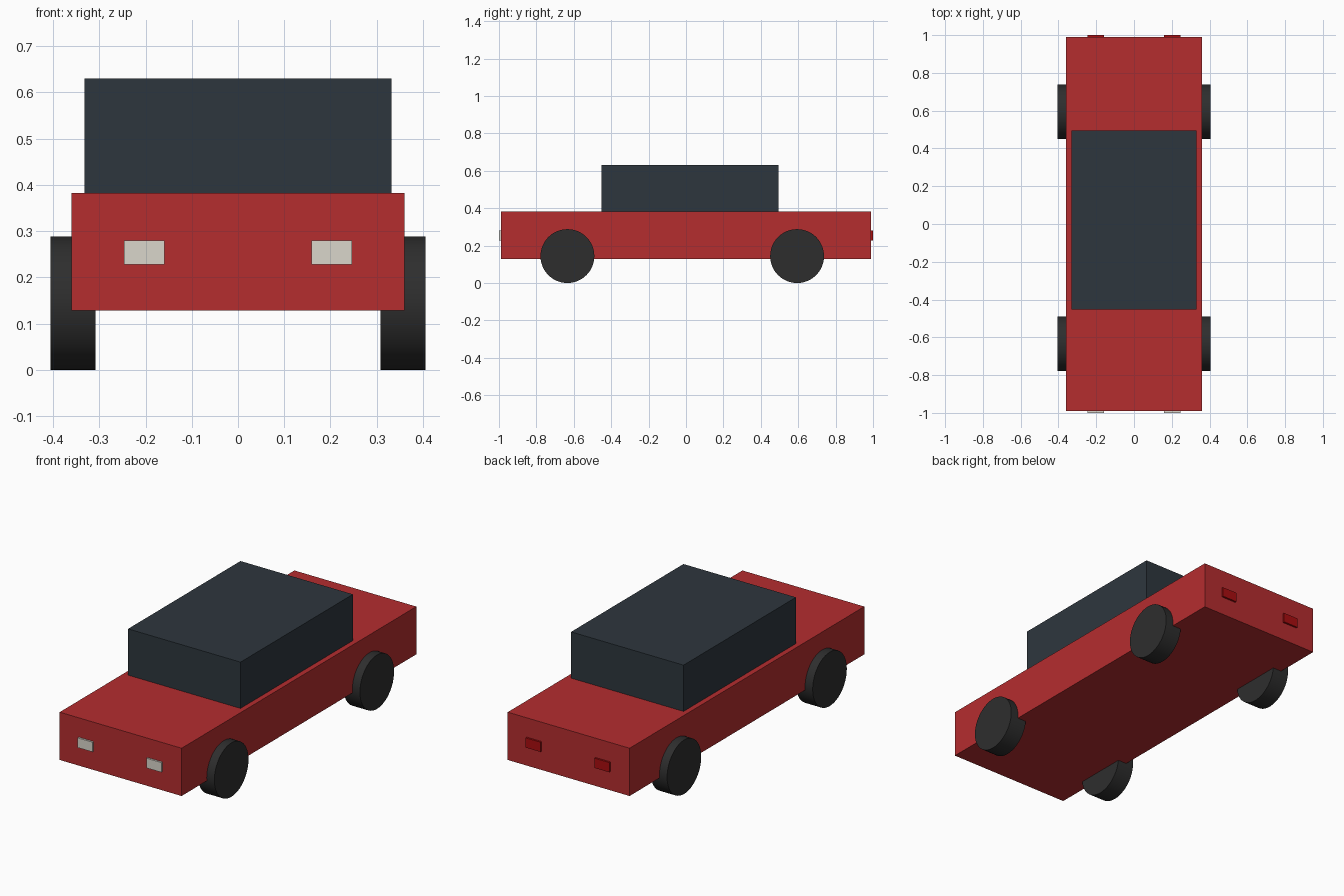
import bpy, math

if "Cube" in bpy.data.objects:
    bpy.data.objects.remove(bpy.data.objects["Cube"])


def material(name, rgb):
    mat = bpy.data.materials.new(name)
    mat.diffuse_color = (*rgb, 1)
    mat.use_nodes = True
    mat.node_tree.nodes["Principled BSDF"].inputs["Base Color"].default_value = mat.diffuse_color
    return mat


RED = material("red_paint", (0.46, 0.026, 0.028))
GLASS = material("dark_glass", (0.027, 0.037, 0.048))
RUBBER = material("rubber", (0.027, 0.027, 0.027))
LAMP = material("pale_lamp", (0.70, 0.67, 0.60))
REAR = material("red_lamp", (0.40, 0.004, 0.005))


def box(name, lo, hi, mat):
    centre = [(a + b) / 2 for a, b in zip(lo, hi)]
    bpy.ops.mesh.primitive_cube_add(size=1, location=centre)
    ob = bpy.context.object
    ob.name = name
    ob.scale = [b - a for a, b in zip(lo, hi)]
    bpy.ops.object.transform_apply(location=False, rotation=False, scale=True)
    ob.data.materials.append(mat)
    return ob


def wheel(name, x, y):
    bpy.ops.mesh.primitive_cylinder_add(
        vertices=48, radius=0.144, depth=0.097,
        location=(x, y, 0.144), rotation=(0, math.pi / 2, 0))
    ob = bpy.context.object
    ob.name = name
    ob.data.materials.append(RUBBER)
    bpy.ops.object.shade_smooth_by_angle()


# Body slab and cabin block
box("body", (-0.36, -0.99, 0.128), (0.36, 0.99, 0.383), RED)
box("cabin", (-0.332, -0.453, 0.383), (0.332, 0.495, 0.63), GLASS)

# Wheels and lights, mirrored left and right
for side, s in (("left", -1), ("right", 1)):
    wheel(f"front_wheel_{side}", s * 0.3565, -0.634)
    wheel(f"rear_wheel_{side}", s * 0.3565, 0.594)
    x = s * 0.203
    box(f"headlight_{side}", (x - 0.044, -1.0, 0.228), (x + 0.044, -0.98, 0.28), LAMP)
    box(f"taillight_{side}", (x - 0.044, 0.98, 0.228), (x + 0.044, 1.0, 0.28), REAR)
